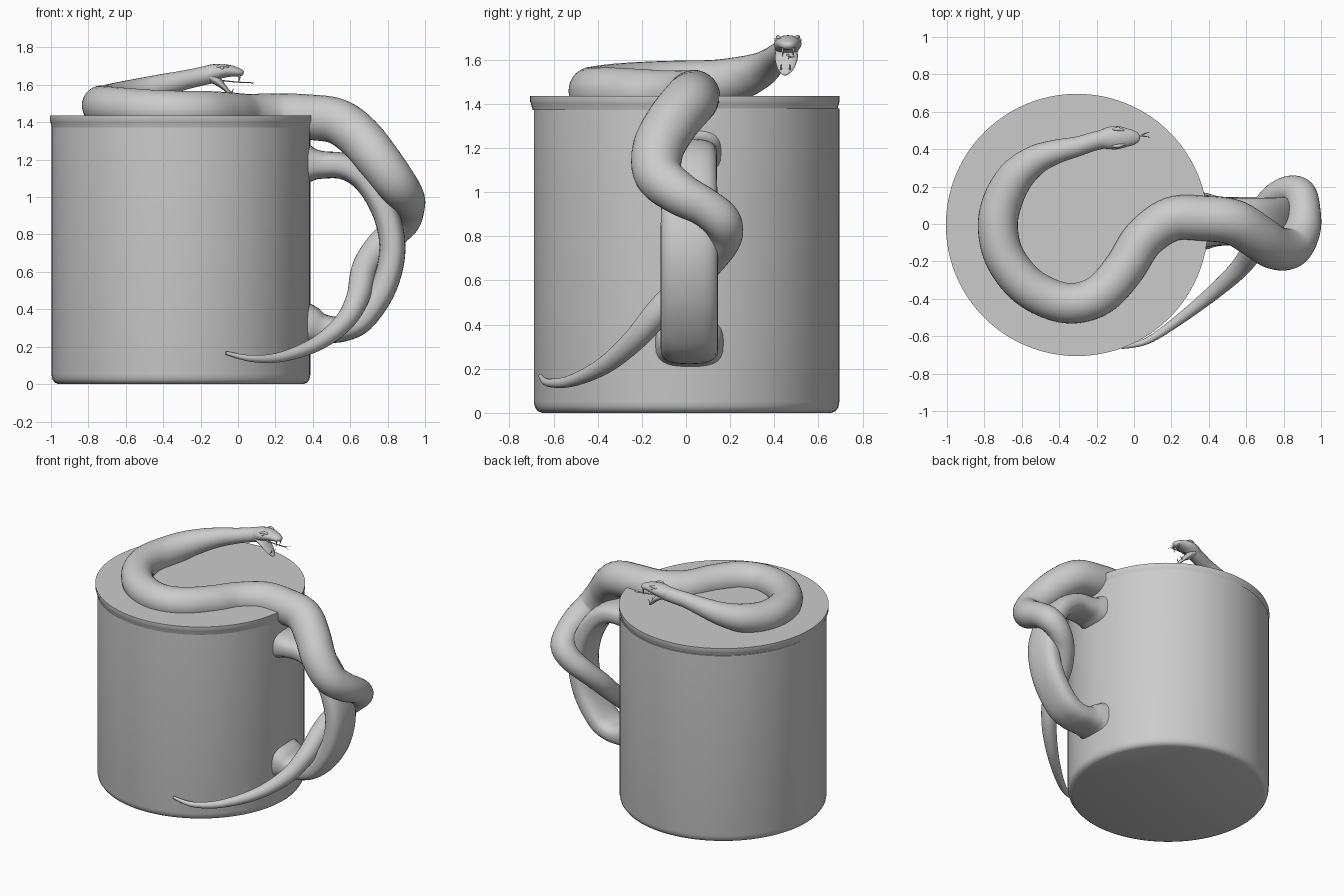
import bpy, bmesh, math
from mathutils import Vector

grey = bpy.data.materials.new("plain grey")
grey.diffuse_color = (0.6, 0.6, 0.6, 1)


def finish(name, bm, angle=40):
    bmesh.ops.recalc_face_normals(bm, faces=bm.faces)
    me = bpy.data.meshes.new(name)
    bm.to_mesh(me)
    bm.free()
    me.materials.append(grey)
    me.shade_smooth()
    me.set_sharp_from_angle(angle=math.radians(angle))
    ob = bpy.data.objects.new(name, me)
    bpy.context.collection.objects.link(ob)
    return ob


def skin(bm, rings):
    """Bridge consecutive vertex rings and cap both ends."""
    n = len(rings[0])
    for a, b in zip(rings, rings[1:]):
        for i in range(n):
            j = (i + 1) % n
            bm.faces.new((a[i], a[j], b[j], b[i]))
    bm.faces.new(rings[0][::-1])
    bm.faces.new(rings[-1])


def lathe(name, profile, cx, cy, n=96):
    bm = bmesh.new()
    rings = []
    for r, z in profile:
        rings.append([bm.verts.new((cx + r * math.cos(2 * math.pi * i / n),
                                    cy + r * math.sin(2 * math.pi * i / n), z))
                      for i in range(n)])
    skin(bm, rings)
    return finish(name, bm, 35)


def smooth_rows(rows, steps):
    """Catmull-Rom interpolation of every column."""
    p = [rows[0]] + list(rows) + [rows[-1]]
    out = []
    for k in range(1, len(p) - 2):
        for s in range(steps):
            t = s / steps
            out.append([0.5 * (2 * b + (c - a) * t + (2 * a - 5 * b + 4 * c - d) * t * t
                               + (3 * b - a - 3 * c + d) * t ** 3)
                        for a, b, c, d in zip(*p[k - 1:k + 3])])
    out.append(list(rows[-1]))
    return out


def sweep(name, rows, n=24, steps=6, power=1.0):
    """Tube through rows of x, y, z, half width, half height."""
    rows = smooth_rows([r if len(r) == 5 else (*r, r[3]) for r in rows], steps)
    pts = [Vector(r[:3]) for r in rows]
    up = Vector((0, 0, 1))
    bm = bmesh.new()
    rings = []
    for i, r in enumerate(rows):
        t = (pts[min(i + 1, len(pts) - 1)] - pts[max(i - 1, 0)]).normalized()
        up = (up - t * up.dot(t)).normalized()
        side = t.cross(up)
        ring = []
        for k in range(n):
            a = 2 * math.pi * k / n
            c, s = math.cos(a), math.sin(a)
            c = math.copysign(abs(c) ** power, c)
            s = math.copysign(abs(s) ** power, s)
            ring.append(bm.verts.new(pts[i] + side * c * r[3] + up * s * r[4]))
        rings.append(ring)
    skin(bm, rings)
    return finish(name, bm, 60)


# mug body with rounded foot, and lid with a slight undercut
CX = -0.305
lathe("mug_body", [(0.655, 0), (0.675, 0.008), (0.687, 0.025), (0.692, 0.05),
                   (0.692, 1.38)], CX, 0.003)
lathe("lid", [(0.69, 1.372), (0.699, 1.405), (0.701, 1.41), (0.701, 1.435)], CX, -0.005)

# handle: wide rounded strap, flared where it meets the mug
HY = 0.015
sweep("handle", [
    (0.34, HY, 1.18, 0.15, 0.13), (0.39, HY, 1.175, 0.14, 0.095),
    (0.45, HY, 1.172, 0.13, 0.074), (0.57, HY, 1.163, 0.125, 0.07),
    (0.68, HY, 1.095, 0.125, 0.07), (0.77, HY, 0.96, 0.128, 0.07),
    (0.82, HY, 0.80, 0.13, 0.07), (0.818, HY, 0.65, 0.13, 0.07),
    (0.765, HY, 0.49, 0.13, 0.07), (0.66, HY, 0.345, 0.13, 0.07),
    (0.56, HY, 0.295, 0.13, 0.068), (0.46, HY, 0.295, 0.132, 0.078),
    (0.39, HY, 0.31, 0.15, 0.11), (0.34, HY, 0.315, 0.16, 0.14)],
    n=28, power=0.75)

# snake body: neck, coil on the lid, wrap round the handle, tail on the mug
sweep("snake_body", [
    (-0.14, 0.46, 1.658, 0.05), (-0.22, 0.44, 1.64, 0.05), (-0.30, 0.415, 1.622, 0.053),
    (-0.42, 0.385, 1.59, 0.065), (-0.53, 0.34, 1.555, 0.08), (-0.63, 0.255, 1.52, 0.096),
    (-0.70, 0.13, 1.495, 0.105), (-0.728, -0.01, 1.49, 0.107), (-0.695, -0.17, 1.485, 0.107),
    (-0.59, -0.315, 1.475, 0.108), (-0.45, -0.40, 1.465, 0.108), (-0.31, -0.423, 1.46, 0.108),
    (-0.17, -0.37, 1.458, 0.109), (-0.05, -0.235, 1.45, 0.11), (0.05, -0.08, 1.44, 0.112),
    (0.20, 0.025, 1.437, 0.118), (0.37, 0.03, 1.428, 0.121), (0.53, 0.01, 1.405, 0.122),
    (0.65, -0.06, 1.32, 0.12), (0.75, -0.125, 1.20, 0.117), (0.84, -0.125, 1.08, 0.11),
    (0.90, -0.03, 0.995, 0.098), (0.908, 0.08, 0.935, 0.088), (0.885, 0.16, 0.87, 0.088),
    (0.82, 0.175, 0.80, 0.08), (0.74, 0.13, 0.72, 0.074), (0.675, 0.03, 0.61, 0.07)][:27]
    + [(0.64, -0.12, 0.46, 0.062), (0.565, -0.235, 0.33, 0.052), (0.42, -0.37, 0.215, 0.04),
       (0.23, -0.52, 0.145, 0.027), (0.07, -0.625, 0.137, 0.018), (-0.065, -0.66, 0.167, 0.009)],
    n=28)

# head: upper skull and dropped lower jaw
HC = 0.462
sweep("upper_head", [
    (-0.19, 0.45, 1.648, 0.044, 0.044), (-0.14, 0.458, 1.663, 0.058, 0.046),
    (-0.09, HC, 1.673, 0.062, 0.039), (-0.04, HC, 1.674, 0.05, 0.031),
    (0.0, HC, 1.668, 0.038, 0.023), (0.022, HC, 1.664, 0.024, 0.016),
    (0.03, HC, 1.662, 0.008, 0.006)], n=20)
sweep("lower_jaw", [
    (-0.15, 0.455, 1.645, 0.048, 0.03), (-0.105, 0.455, 1.615, 0.052, 0.022),
    (-0.07, 0.453, 1.582, 0.046, 0.014), (-0.045, 0.451, 1.555, 0.034, 0.011),
    (-0.028, 0.45, 1.538, 0.018, 0.008), (-0.022, 0.45, 1.532, 0.006, 0.004)], n=20)

# forked tongue
sweep("tongue", [(-0.10, 0.46, 1.625, 0.007, 0.004), (-0.03, 0.465, 1.617, 0.006, 0.003),
                 (0.04, 0.472, 1.612, 0.005, 0.003)], n=8, steps=4)
for s, label in ((1, "left"), (-1, "right")):
    sweep("tongue_fork_" + label, [(0.035, 0.472, 1.612, 0.004, 0.003),
                                   (0.06, 0.476 + 0.008 * s, 1.613, 0.003, 0.002),
                                   (0.085, 0.478 + 0.014 * s, 1.609 + 0.006 * s, 0.001, 0.001)],
          n=8, steps=4)
    # fangs and lower teeth
    sweep("fang_" + label, [(0.005, HC + 0.024 * s, 1.662, 0.006), (0.008, HC + 0.024 * s, 1.635, 0.004),
                            (0.0, HC + 0.024 * s, 1.612, 0.0008)], n=8, steps=4)
    sweep("lower_tooth_" + label, [(-0.043, 0.451 + 0.02 * s, 1.552, 0.005),
                                   (-0.030, 0.451 + 0.02 * s, 1.565, 0.003),
                                   (-0.024, 0.451 + 0.02 * s, 1.582, 0.0008)], n=8, steps=4)
    # eye under a brow ridge
    bm = bmesh.new()
    bmesh.ops.create_uvsphere(bm, u_segments=16, v_segments=10, radius=0.011)
    bmesh.ops.translate(bm, verts=bm.verts, vec=(-0.085, HC + 0.050 * s, 1.69))
    finish("eye_" + label, bm)
    sweep("brow_" + label, [(-0.115, HC + 0.045 * s, 1.694, 0.006), (-0.085, HC + 0.045 * s, 1.703, 0.010),
                            (-0.05, HC + 0.036 * s, 1.695, 0.005)], n=10, steps=4)
